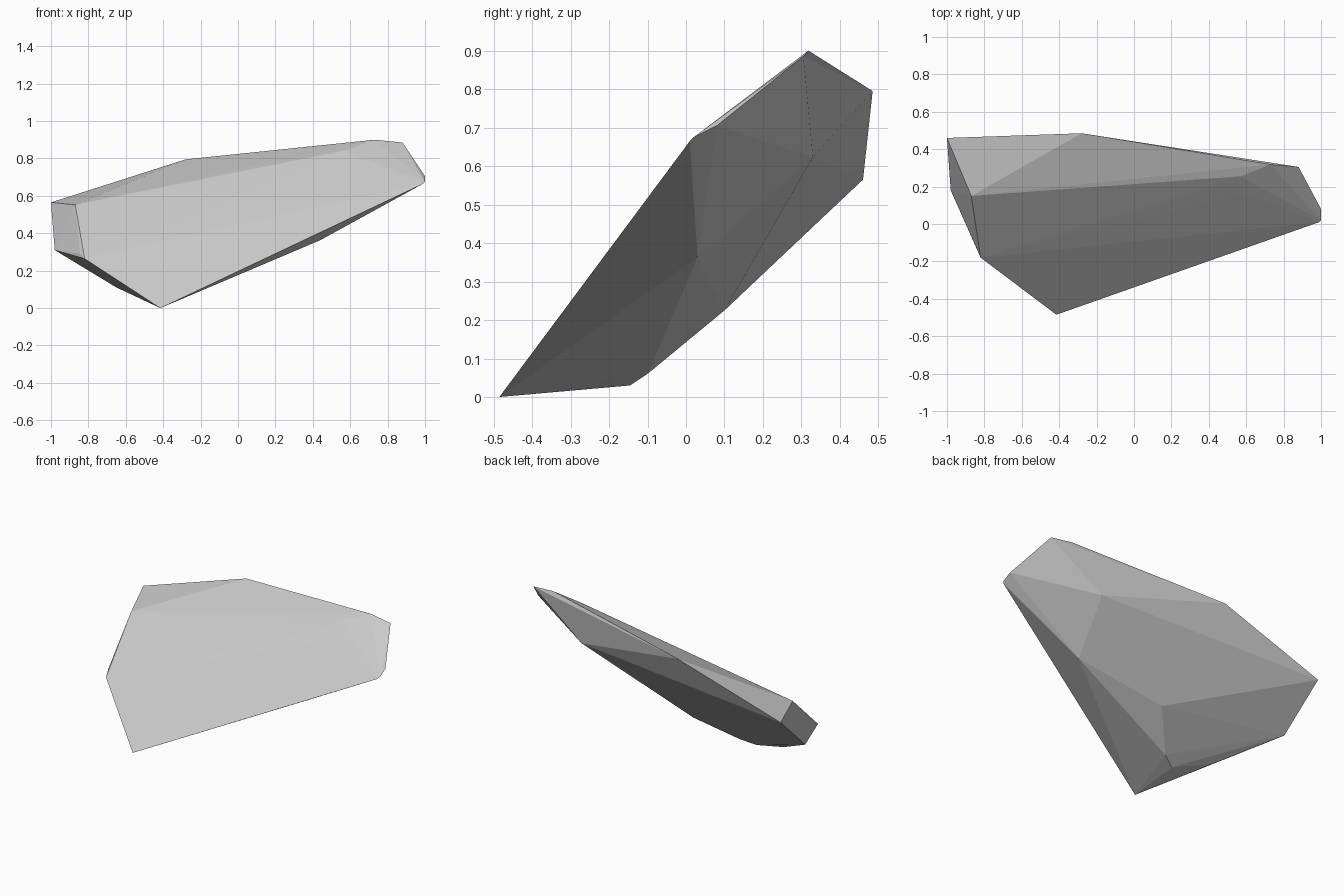
import bpy, bmesh

# Corner points of the faceted stone shard, grouped by side
front_face = [(-0.415, -0.485, 0.0), (-0.82, -0.18, 0.264), (-0.845, -0.12, 0.29),
              (-0.87, 0.15, 0.552), (-0.86, 0.13, 0.535)]
chipped_tip = [(0.57, 0.255, 0.842), (0.55, 0.225, 0.812), (0.59, 0.16, 0.757),
               (0.61, 0.11, 0.711), (0.67, 0.06, 0.671), (0.76, 0.02, 0.645),
               (0.99, 0.01, 0.665), (1.0, 0.02, 0.675), (1.0, 0.08, 0.705),
               (0.88, 0.305, 0.885), (0.73, 0.318, 0.9)]
back_face = [(-1.0, 0.46, 0.565), (-0.28, 0.485, 0.795), (0.517, 0.33, 0.623),
             (-0.98, 0.18, 0.31)]
underside = [(0.44, 0.03, 0.363), (-0.125, 0.1, 0.225), (-0.32, -0.1, 0.06),
             (-0.406, -0.145, 0.03), (-0.65, -0.07, 0.11)]

# Wrap the corners in a flat-sided convex solid
bm = bmesh.new()
for p in front_face + chipped_tip + back_face + underside:
    bm.verts.new(p)
bmesh.ops.convex_hull(bm, input=bm.verts[:])
loose = [v for v in bm.verts if not v.link_faces]
bmesh.ops.delete(bm, geom=loose, context='VERTS')
bmesh.ops.recalc_face_normals(bm, faces=bm.faces[:])

mesh = bpy.data.meshes.new("stone_shard")
bm.to_mesh(mesh)
bm.free()
shard = bpy.data.objects.new("stone_shard", mesh)
bpy.context.collection.objects.link(shard)
